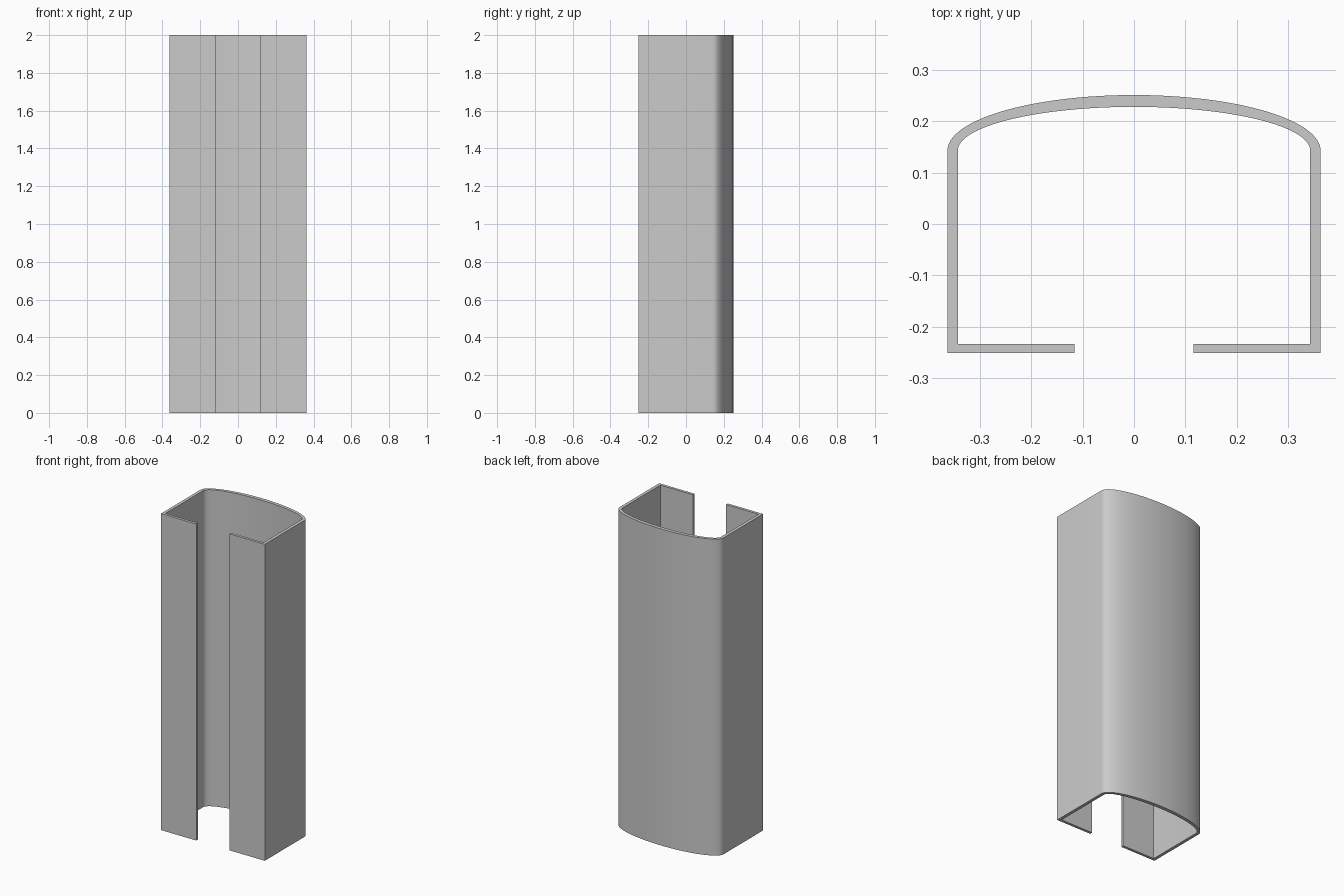
import bpy, bmesh, math

if "Cube" in bpy.data.objects:
    bpy.data.objects.remove(bpy.data.objects["Cube"])

HEIGHT = 2.0
SPRING_Y = 0.143   # where the straight sides meet the curved back
SEGMENTS = 64


def outline(half_width, front_y, back_y, lip_x):
    """Open C-shaped path: right lip, side, elliptical back, side, left lip."""
    pts = [(lip_x, front_y), (half_width, front_y)]
    for i in range(SEGMENTS + 1):
        a = math.pi * i / SEGMENTS
        pts.append((half_width * math.cos(a),
                    SPRING_Y + (back_y - SPRING_Y) * math.sin(a)))
    return pts + [(-half_width, front_y), (-lip_x, front_y)]


# Outer and inner wall paths
outer = outline(0.363, -0.251, 0.251, 0.116)
inner = outline(0.343, -0.234, 0.228, 0.116)

# Cross-section as a strip of quads, extruded upward
bm = bmesh.new()
vo = [bm.verts.new((x, y, 0)) for x, y in outer]
vi = [bm.verts.new((x, y, 0)) for x, y in inner]
for i in range(len(vo) - 1):
    bm.faces.new((vo[i], vo[i + 1], vi[i + 1], vi[i]))
ext = bmesh.ops.extrude_face_region(bm, geom=bm.faces[:], use_keep_orig=True)
top = [g for g in ext["geom"] if isinstance(g, bmesh.types.BMVert)]
bmesh.ops.translate(bm, verts=top, vec=(0, 0, HEIGHT))
bmesh.ops.recalc_face_normals(bm, faces=bm.faces[:])

mesh = bpy.data.meshes.new("channel_profile")
bm.to_mesh(mesh)
bm.free()
channel = bpy.data.objects.new("channel_profile", mesh)
bpy.context.collection.objects.link(channel)

# Smooth curved back, crisp corners
bpy.context.view_layer.objects.active = channel
channel.select_set(True)
bpy.ops.object.shade_smooth_by_angle(angle=math.radians(30))
